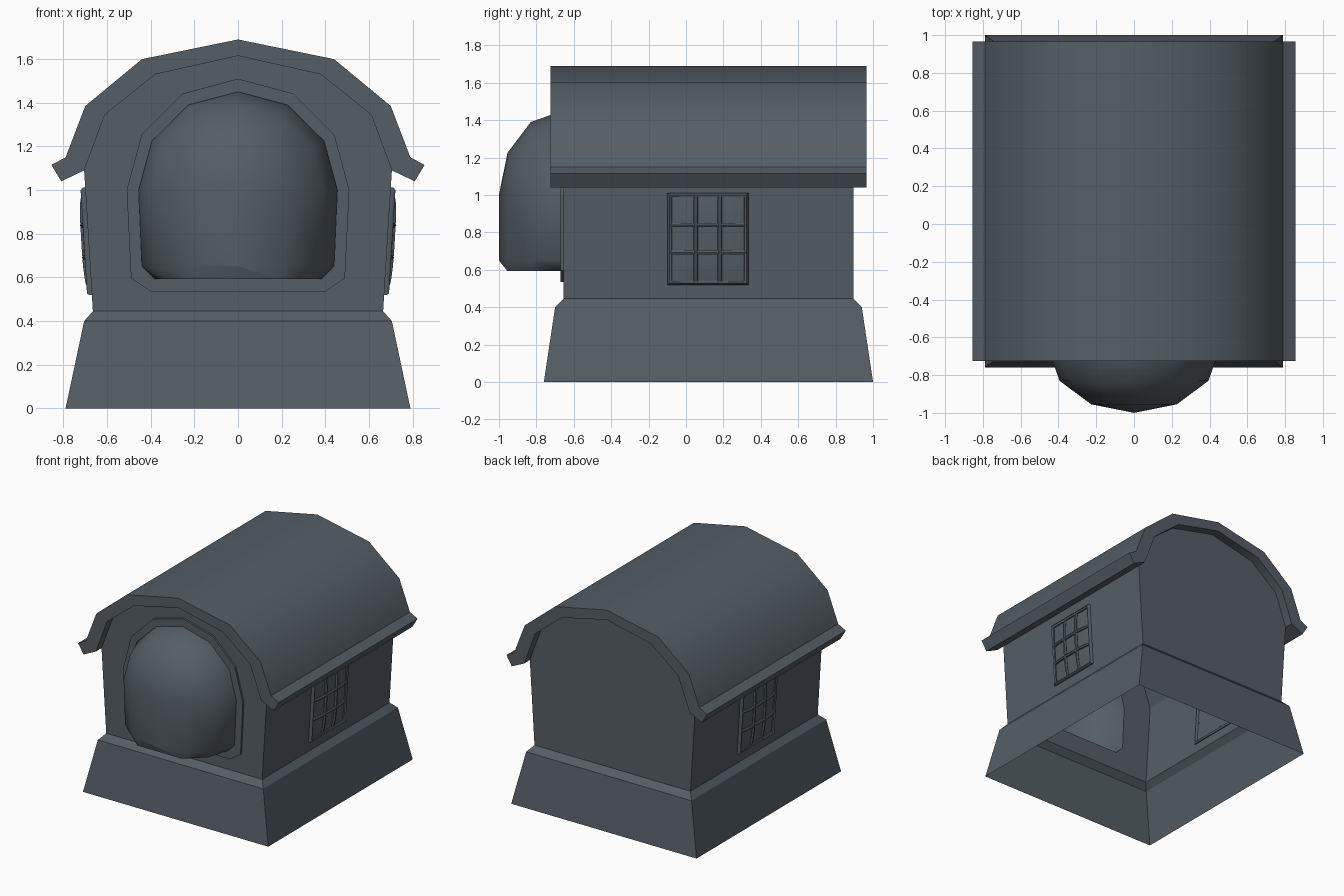
import bpy, bmesh, math
from mathutils import Vector

cube = bpy.data.objects.get("Cube")
if cube:
    bpy.data.objects.remove(cube, do_unlink=True)

slate = bpy.data.materials.new("slate grey")
slate.use_nodes = True
COLOUR = (0.09, 0.112, 0.13, 1)
slate.diffuse_color = COLOUR
for node in slate.node_tree.nodes:
    if node.type == 'BSDF_PRINCIPLED':
        node.inputs["Base Color"].default_value = COLOUR


def select(obj):
    bpy.ops.object.select_all(action='DESELECT')
    obj.select_set(True)
    bpy.context.view_layer.objects.active = obj


def finish(bm, name, angle=None):
    """Weld, orient and link a bmesh; smooth it below the given angle."""
    bmesh.ops.remove_doubles(bm, verts=bm.verts, dist=0.0005)
    bmesh.ops.recalc_face_normals(bm, faces=bm.faces)
    mesh = bpy.data.meshes.new(name)
    bm.to_mesh(mesh)
    bm.free()
    mesh.materials.append(slate)
    obj = bpy.data.objects.new(name, mesh)
    bpy.context.collection.objects.link(obj)
    if angle:
        select(obj)
        bpy.ops.object.shade_smooth_by_angle(angle=math.radians(angle))
    return obj


def loft(bm, rings, closed=True):
    """Join successive rings of points with quads."""
    rows = [[bm.verts.new(p) for p in ring] for ring in rings]
    for a, b in zip(rows, rows[1:]):
        n = len(a)
        for i in range(n if closed else n - 1):
            j = (i + 1) % n
            bm.faces.new((a[i], a[j], b[j], b[i]))
    return rows


def mirrored(half):
    """Complete an (x, z) profile that starts on the centre line."""
    return [(-x, z) for x, z in reversed(half[1:])] + half


def wall_x(z):
    return 0.665 + 0.04 * (z - 0.445) / 0.645


FRONT, BACK = -0.655, 0.895

# Flared plinth, open underneath
bm = bmesh.new()
rings = []
for x, y0, y1, z in ((0.79, -0.76, 1.0, 0), (0.705, -0.70, 0.94, 0.4),
                     (0.665, FRONT, BACK, 0.445)):
    rings.append([(-x, y0, z), (x, y0, z), (x, y1, z), (-x, y1, z)])
loft(bm, rings)
finish(bm, "plinth")

# Curved roof with flicked eaves
outer = [(0, 1.69), (0.44, 1.6), (0.7, 1.385), (0.79, 1.15), (0.855, 1.115)]
inner = [(0, 1.615), (0.38, 1.53), (0.61, 1.345), (0.705, 1.09), (0.81, 1.04)]
profile = mirrored(outer) + mirrored(inner)[::-1]
bm = bmesh.new()
ends = loft(bm, [[(x, y, z) for x, z in profile] for y in (-0.725, 0.965)])
for end in ends:
    bm.faces.new(end)
finish(bm, "roof", 35)


# Arched outline shared by the door and its surround
def arch(width, height, foot, toe, sill, y, s=1.0):
    pts = []
    for k in range(7):
        a = math.radians(30 * k)
        pts.append((width * s * math.cos(a), y, 1 + height * s * math.sin(a)))
    return pts + [(-foot * s, y, sill + 0.06), (-toe * s, y, sill),
                  (toe * s, y, sill), (foot * s, y, sill + 0.06)]


def door_arch(y, s=1.0):
    return arch(0.455, 0.45, 0.44, 0.38, 0.592, y, s)


# Walls: two leaning sides, a back panel and a front panel with a doorway
bm = bmesh.new()
gable = [(0.665, 0.445)] + inner[3:0:-1] + [inner[0]]
gable = gable + [(-x, z) for x, z in reversed(gable[:-1])]
back = [bm.verts.new((x, BACK, z)) for x, z in gable]
front = [bm.verts.new((x, FRONT, z)) for x, z in gable]
bm.faces.new(back)
for i in (0, len(gable) - 2):
    bm.faces.new((back[i], back[i + 1], front[i + 1], front[i]))
hole = [bm.verts.new(p) for p in door_arch(FRONT)]
edges = []
for loop in (front, hole):
    for a, b in zip(loop, loop[1:] + loop[:1]):
        edges.append(bm.edges.get((a, b)) or bm.edges.new((a, b)))
bmesh.ops.triangle_fill(bm, use_beauty=True, edges=edges, normal=(0, -1, 0))
finish(bm, "walls")

# Thin door surround
bm = bmesh.new()
wide = [arch(0.51, 0.51, 0.49, 0.40, 0.535, y) for y in (FRONT, -0.67)]
loft(bm, wide + [door_arch(-0.67), door_arch(FRONT)])
finish(bm, "door_surround")

# Bulging door
bm = bmesh.new()
rings = []
for k in range(4):
    t = math.radians(30 * k)
    ring = door_arch(-0.66 - 0.34 * math.sin(t), math.cos(t))
    if k == 3:
        ring = [(x, y, max(z, 0.65)) for x, y, z in ring]
    rings.append(ring)
rings.insert(0, door_arch(FRONT))
loft(bm, rings)
bmesh.ops.dissolve_degenerate(bm, dist=0.001, edges=bm.edges)
finish(bm, "door", 48)


# Windows: a bulging pane, round-edged frame and bowed glazing bars
Y0, Y1, Z0, Z1 = -0.087, 0.322, 0.53, 1.0


def window_point(u, v, side, base, bulge):
    z = Z0 + (Z1 - Z0) * v
    bow = (1 - abs(2 * u - 1) ** 4) * (1 - abs(2 * v - 1) ** 4)
    return Vector((side * (wall_x(z) + base + bulge * bow),
                   Y0 + (Y1 - Y0) * u, z))


def tube(name, points, radius, cyclic=False):
    curve = bpy.data.curves.new(name, 'CURVE')
    curve.dimensions = '3D'
    curve.bevel_depth = radius
    curve.bevel_resolution = 1
    spline = curve.splines.new('POLY')
    spline.points.add(len(points) - 1)
    for target, p in zip(spline.points, points):
        target.co = (*p, 1)
    spline.use_cyclic_u = cyclic
    curve.materials.append(slate)
    obj = bpy.data.objects.new(name, curve)
    bpy.context.collection.objects.link(obj)
    select(obj)
    bpy.ops.object.convert(target='MESH')
    bpy.ops.object.shade_smooth_by_angle(angle=math.radians(50))


steps = [i / 8 for i in range(9)]
for side, label in ((1, "left"), (-1, "right")):
    bm = bmesh.new()
    loft(bm, [[window_point(u, v, side, 0.004, 0.014) for u in steps]
              for v in steps], closed=False)
    finish(bm, label + "_window_pane", 40)
    corners = ((0, 0), (1, 0), (1, 1), (0, 1))
    tube(label + "_window_frame",
         [window_point(u, v, side, 0.004, 0) for u, v in corners], 0.018, True)
    for n in (1, 2):
        c = n / 3 + (0.01 if n == 1 else -0.01)
        tube(f"{label}_upright_bar_{n}",
             [window_point(c, v, side, 0.005, 0.018) for v in steps], 0.012)
        tube(f"{label}_cross_bar_{n}",
             [window_point(u, c, side, 0.005, 0.018) for u in steps], 0.012)
